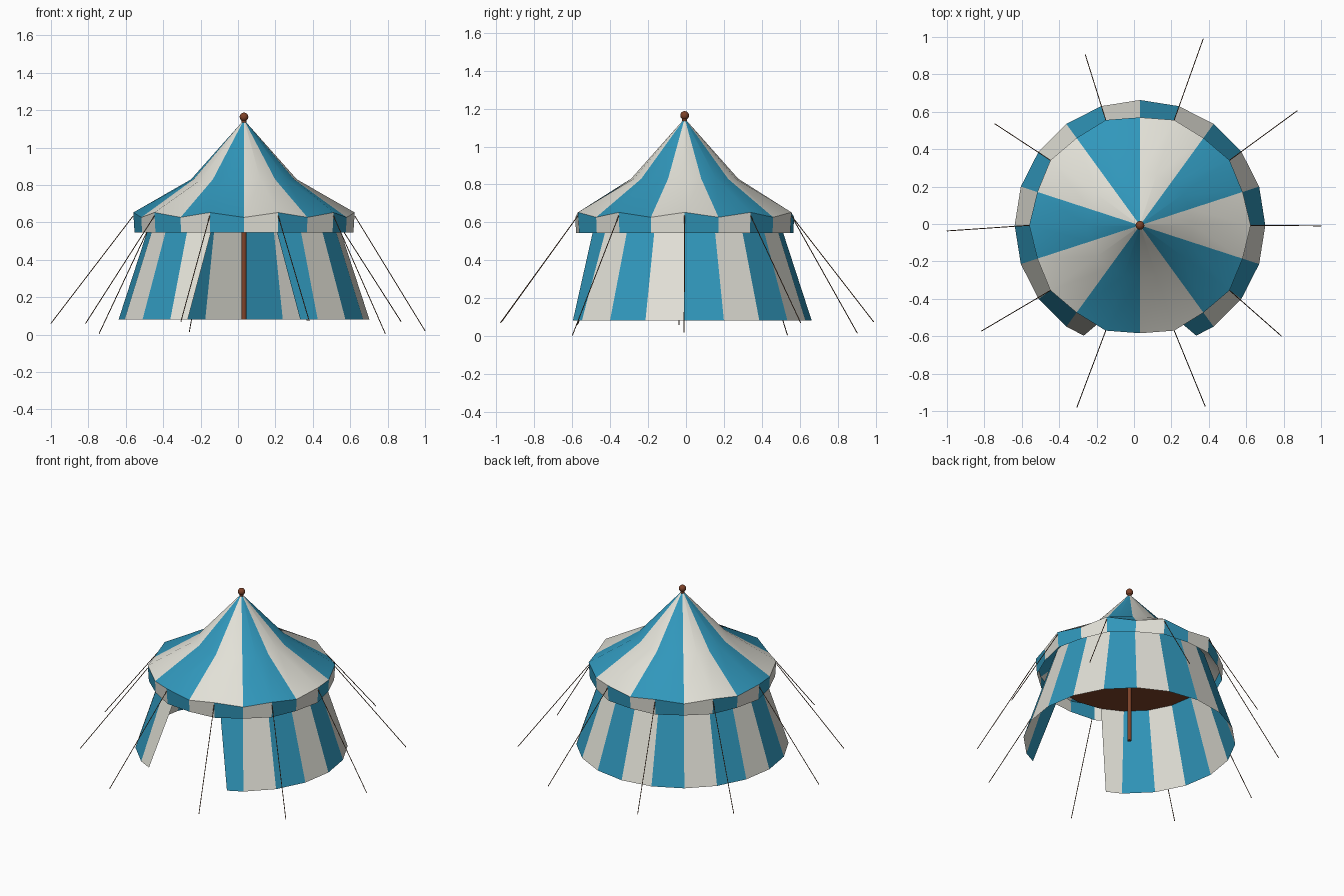
import bpy, bmesh, math
from mathutils import Vector

if "Cube" in bpy.data.objects:
    bpy.data.objects.remove(bpy.data.objects["Cube"])

CX, CY, N = 0.032, -0.007, 20


def material(name, rgb):
    m = bpy.data.materials.new(name)
    m.diffuse_color = (*rgb, 1)
    m.use_nodes = True
    m.node_tree.nodes["Principled BSDF"].inputs["Base Color"].default_value = m.diffuse_color
    return m


BLUE = material("canvas_blue", (0.030, 0.310, 0.500))
WHITE = material("canvas_white", (0.76, 0.75, 0.68))
WOOD = material("wood_brown", (0.21, 0.055, 0.022))
ROPE = material("rope_brown", (0.17, 0.09, 0.05))


def polar(r, j, z):
    a = math.radians(18 * j)
    return Vector((CX + r * math.cos(a), CY + r * math.sin(a), z))


def finish(name, bm, mats, smooth=None):
    me = bpy.data.meshes.new(name)
    bm.to_mesh(me)
    bm.free()
    ob = bpy.data.objects.new(name, me)
    bpy.context.collection.objects.link(ob)
    for m in mats:
        me.materials.append(m)
    if smooth:
        bpy.context.view_layer.objects.active = ob
        ob.select_set(True)
        bpy.ops.object.shade_smooth_by_angle(angle=math.radians(smooth))
        ob.select_set(False)
    return ob


def canvas(name, rings, colour, skip=(), smooth=None):
    """Skin rings of 20 points, listed bottom to top; colour(i) picks the stripe."""
    bm = bmesh.new()
    vs = [[bm.verts.new(p) for p in ring] for ring in rings]
    for lo, hi in zip(vs, vs[1:]):
        for i in range(N):
            if i in skip:
                continue
            k = (i + 1) % N
            f = bm.faces.new((lo[i], lo[k], hi[k], hi[i]))
            f.material_index = colour(i)
    loose = [v for v in bm.verts if not v.link_faces]
    bmesh.ops.delete(bm, geom=loose, context='VERTS')
    return finish(name, bm, (BLUE, WHITE), smooth)


def lathe(name, profile, mat, sides=16, smooth=40):
    bm = bmesh.new()
    rings = []
    for r, z in profile:
        rings.append([bm.verts.new((CX + r * math.cos(2 * math.pi * s / sides),
                                    CY + r * math.sin(2 * math.pi * s / sides), z))
                      for s in range(sides)])
    for lo, hi in zip(rings, rings[1:]):
        for s in range(sides):
            t = (s + 1) % sides
            bm.faces.new((lo[s], lo[t], hi[t], hi[s]))
    bm.faces.new(rings[0][::-1])
    bm.faces.new(rings[-1])
    return finish(name, bm, (mat,), smooth)


def narrow(i):
    return i % 2


def wide(i):
    return ((i - 1) // 2) % 2


# roof: steep cap over a shallow skirt, eave dips between the ropes
eave = [polar(0.577 if j % 2 else 0.592, j, 0.627 if j % 2 else 0.653) for j in range(N)]
canvas("roof", [eave,
                [polar(0.283, j, 0.83) for j in range(N)],
                [polar(0.010, j, 1.137) for j in range(N)]], wide, smooth=25)

# valance hanging from the eave
canvas("valance", [[polar(0.573 if j % 2 else 0.585, j, 0.545) for j in range(N)], eave], narrow)

# wall: flared, with two door flaps pulled back at the front
base = [polar(0.67, j, 0.082) for j in range(N)]
base[14] = (base[14] + base[13]) / 2
base[16] = (base[16] + base[17]) / 2
canvas("wall", [base, [polar(0.487, j, 0.645) for j in range(N)]], narrow, skip=(14, 15))

# dark lining under the roof
lathe("ceiling", [(0.503, 0.586), (0.503, 0.592)], WOOD, sides=N)

# centre pole with round finial
lathe("pole", [(0.013, 0.082), (0.013, 1.155)], WOOD)
ball = [(0.023 * math.sin(math.pi * t / 10) + 0.0003, 1.164 - 0.023 * math.cos(math.pi * t / 10))
        for t in range(11)]
lathe("finial", ball, WOOD, smooth=60)

# guy ropes from each eave peak to its peg point
pegs = [(1.0, -.01, .02), (.872, .605, .07), (.37, .99, .075), (-.26, .904, .015),
        (-.743, .535, .005), (-1.0, -.037, .06), (-.815, -.572, .06),
        (-.305, -.979, .07), (.38, -.973, .075), (.788, -.599, .005)]
for n, peg in enumerate(pegs):
    top, end = polar(0.592, 2 * n, 0.635), Vector(peg)
    d = end - top
    bpy.ops.mesh.primitive_cylinder_add(vertices=5, radius=0.0025, depth=d.length,
                                        location=(top + end) / 2,
                                        rotation=d.to_track_quat('Z', 'Y').to_euler())
    ob = bpy.context.object
    ob.name = f"guy_rope_{n + 1}"
    ob.data.materials.append(ROPE)
    ob.select_set(False)
